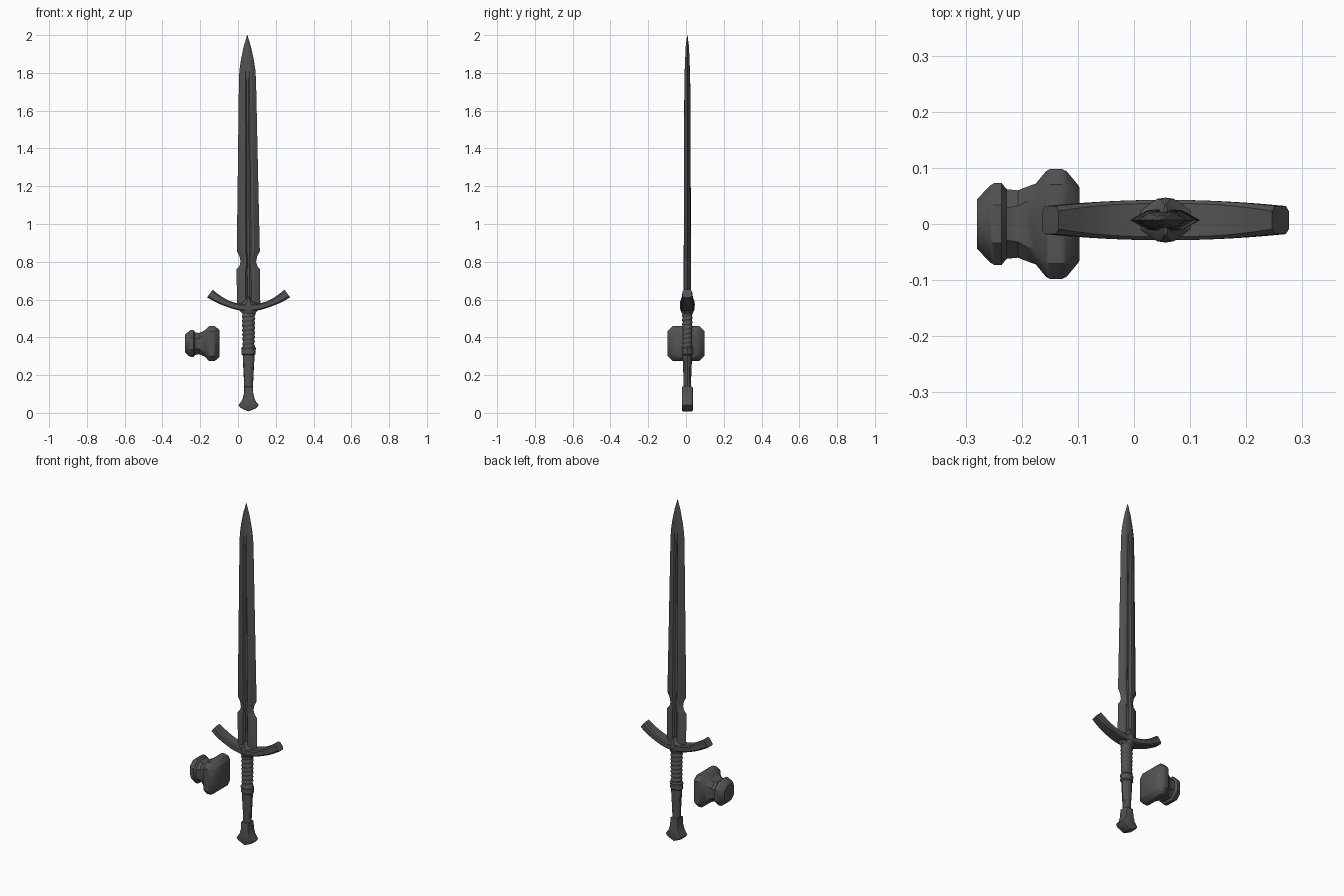
import bpy, bmesh, math
from mathutils import Vector

cube = bpy.data.objects.get("Cube")
if cube:
    bpy.data.objects.remove(cube)

CX, CY = 0.056, 0.007  # sword axis


def material(name, value):
    m = bpy.data.materials.new(name)
    m.use_nodes = True
    col = (value, value, value, 1)
    m.diffuse_color = col
    m.node_tree.nodes["Principled BSDF"].inputs["Base Color"].default_value = col
    return m


steel = material("dark steel", 0.085)


def finish(name, bm, angle=30):
    bmesh.ops.recalc_face_normals(bm, faces=bm.faces)
    mesh = bpy.data.meshes.new(name)
    bm.to_mesh(mesh)
    bm.free()
    mesh.materials.append(steel)
    ob = bpy.data.objects.new(name, mesh)
    bpy.context.collection.objects.link(ob)
    bpy.ops.object.select_all(action='DESELECT')
    ob.select_set(True)
    bpy.context.view_layer.objects.active = ob
    bpy.ops.object.shade_smooth_by_angle(angle=math.radians(angle))
    return ob


def loft(name, rings, angle=30):
    """Skin a list of closed rings and cap both ends."""
    bm = bmesh.new()
    loops = [[bm.verts.new(p) for p in ring] for ring in rings]
    n = len(loops[0])
    for a, b in zip(loops, loops[1:]):
        for i in range(n):
            j = (i + 1) % n
            bm.faces.new((a[i], a[j], b[j], b[i]))
    bm.faces.new(loops[0])
    bm.faces.new(loops[-1])
    return finish(name, bm, angle)


def oval(z, rx, ry, n=12, twist=None):
    ring = []
    for i in range(n):
        a = math.tau * i / n
        k = 1 + (0.07 * math.sin(a - math.tau * z / twist) if twist else 0)
        ring.append((CX + rx * k * math.cos(a), CY + ry * k * math.sin(a), z))
    return ring


def chamfered(a, b, cut):
    """Rectangle of half sizes a, b with cut corners."""
    c = cut * min(a, b)
    return [(a, c - b), (a, b - c), (a - c, b), (c - a, b),
            (-a, b - c), (-a, c - b), (c - a, -b), (a - c, -b)]


# Blade: fullered section, waisted above the guard, tapering to the point
blade = []
for z, w, t, groove in [
        (0.55, .062, .019, .5), (0.76, .062, .019, .5), (0.777, .047, .019, .5),
        (0.80, .041, .019, .5), (0.83, .047, .019, .5), (0.855, .061, .019, .5),
        (1.25, .054, .018, .5), (1.72, .046, .016, .55), (1.81, .043, .014, 1),
        (1.87, .034, .011, 1.05), (1.94, .019, .008, 1.1), (2.0, .001, .001, 1)]:
    half = [(w, 0), (.5 * w, t * .9), (.24 * w, t), (.1 * w, groove * t),
            (-.1 * w, groove * t), (-.24 * w, t), (-.5 * w, t * .9)]
    ring = half + [(-x, -y) for x, y in half]
    cx = CX - 0.007 * max(0, (z - 0.55) / 1.45)
    blade.append([(cx + x, CY + y, z) for x, y in ring])
loft("blade", blade, 20)

# Crossguard: upswept bar that flares at both ends
guard = []
N = 16
for i in range(N + 1):
    u = 2 * i / N - 1
    slope = 0.74 * u
    up = Vector((-slope, 0, 1)).normalized()
    h = 0.018 - 0.002 * abs(u) + 0.009 * max(0, abs(u) - .55) / .45
    d = 0.036 - 0.011 * u * u
    centre = Vector((CX + 0.205 * u, CY, 0.556 + 0.076 * u * u))
    guard.append([centre + up * q + Vector((0, p, 0))
                  for p, q in chamfered(d, h, .35)])
loft("crossguard", guard)

# Guard block: ridged centre with a pointed top over the blade
block = []
for z, w, t in [(.525, .034, .028), (.545, .05, .037), (.575, .048, .04),
                (.59, .026, .038), (.615, .004, .028)]:
    half = [(w, -.4 * t), (w, .4 * t), (.3 * w, .95 * t), (0, t), (-.3 * w, .95 * t)]
    block.append([(CX + x, CY + y, z) for x, y in half + [(-x, -y) for x, y in half]])
loft("guard_block", block)

# Upper grip with spiral wrap
wrap = []
for i in range(49):
    f = i / 48
    wrap.append(oval(.345 + .19 * f, .031 + .003 * f, .025 + .002 * f, 14, .024))
loft("wrapped_grip", wrap, 40)

# Ring between the two grip halves
loft("grip_ring", [oval(z, rx, rx - .008) for z, rx in
                   [(.305, .031), (.312, .038), (.325, .036), (.343, .039), (.352, .033)]], 35)

# Lower grip, tapering to the pommel
loft("lower_grip", [oval(z, rx, ry) for z, rx, ry in
                    [(.09, .023, .02), (.13, .023, .019), (.2, .026, .021),
                     (.27, .03, .024), (.315, .031, .025)]])

# Fishtail pommel: mirrored outline, thick plate with soft edges
side = [(.023, .14), (.025, .10), (.034, .068), (.053, .041), (.042, .026), (.024, .018)]
outline = side + [(0, .008)] + [(-x, z) for x, z in reversed(side)]
bm = bmesh.new()
face = bm.faces.new([bm.verts.new((CX + x, CY - .029, z)) for x, z in outline])
ext = bmesh.ops.extrude_face_region(bm, geom=[face])
bmesh.ops.translate(bm, vec=(0, .058, 0),
                    verts=[v for v in ext["geom"] if isinstance(v, bmesh.types.BMVert)])
rims = [e for e in bm.edges if abs(e.verts[0].co.y - e.verts[1].co.y) < .01]
bmesh.ops.bevel(bm, geom=rims, offset=.007, segments=2, affect='EDGES', profile=.5)
finish("pommel", bm)

# Loose stepped block lying on its side: square foot, waist, eight-sided head
stand = []
for x, ry, rz, cut in [
        (-.28, .044, .048, .55), (-.277, .047, .05, .55), (-.257, .068, .068, .55),
        (-.249, .073, .071, .55), (-.236, .073, .071, .55), (-.227, .062, .06, .55),
        (-.207, .06, .056, .5), (-.192, .066, .062, .42), (-.175, .072, .07, .35),
        (-.157, .094, .089, .3), (-.15, .098, .093, .3), (-.128, .098, .093, .3),
        (-.12, .094, .09, .3), (-.1, .07, .073, .3), (-.097, .065, .069, .3)]:
    stand.append([(x, y, .367 + z) for y, z in chamfered(ry, rz, cut)])
loft("stand_block", stand, 35)
